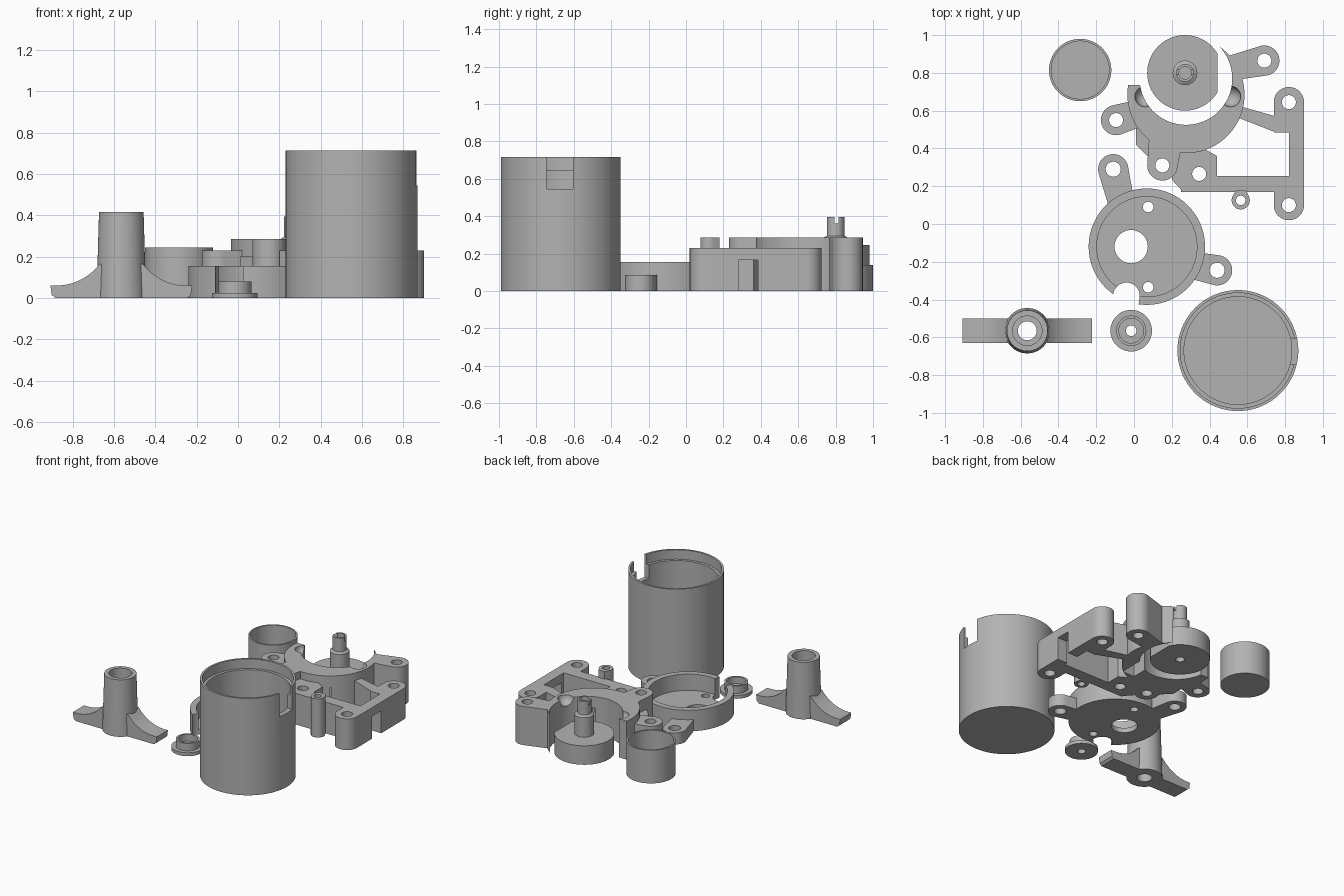
import bpy, bmesh, math
from mathutils import Matrix

old = bpy.data.objects.get("Cube")
if old:
    bpy.data.objects.remove(old, do_unlink=True)

grey = bpy.data.materials.new("plain grey")
grey.use_nodes = True
grey.diffuse_color = (0.45, 0.45, 0.45, 1)
grey.node_tree.nodes["Principled BSDF"].inputs["Base Color"].default_value = (0.45, 0.45, 0.45, 1)


def to_object(name, bm):
    bmesh.ops.recalc_face_normals(bm, faces=bm.faces)
    mesh = bpy.data.meshes.new(name)
    bm.to_mesh(mesh)
    bm.free()
    mesh.materials.append(grey)
    obj = bpy.data.objects.new(name, mesh)
    bpy.context.collection.objects.link(obj)
    return obj


def circle(x, y, r, n=64):
    return [(x + r * math.cos(2 * math.pi * i / n), y + r * math.sin(2 * math.pi * i / n)) for i in range(n)]


def half_hull(pts):
    chain = []
    for p in pts:
        while len(chain) > 1:
            (ax, ay), (bx, by) = chain[-2:]
            if (bx - ax) * (p[1] - ay) - (by - ay) * (p[0] - ax) > 1e-8:
                break
            chain.pop()
        chain.append(p)
    return chain[:-1]


def hull(pts):
    pts = sorted({(round(x, 5), round(y, 5)) for x, y in pts})
    return half_hull(pts) + half_hull(pts[::-1])


def prism(name, pts, z0, z1):
    bm = bmesh.new()
    low = [bm.verts.new((x, y, z0)) for x, y in pts]
    high = [bm.verts.new((x, y, z1)) for x, y in pts]
    bm.faces.new(low)
    bm.faces.new(high)
    for i in range(len(pts)):
        j = (i + 1) % len(pts)
        bm.faces.new((low[i], low[j], high[j], high[i]))
    return to_object(name, bm)


def slab(pts, z0, z1, name="piece"):
    """Upright block over the convex outline of the points."""
    return prism(name, hull(pts), z0, z1)


def box(x0, x1, y0, y1, z0, z1):
    return slab([(x0, y0), (x1, y0), (x1, y1), (x0, y1)], z0, z1)


def lathe(name, profile, x, y, n=96):
    bm = bmesh.new()
    vs = [bm.verts.new((r, 0, z)) for r, z in profile]
    pairs = [(vs[i - 1], vs[i]) for i in range(len(vs))]
    es = [bm.edges.new(p) for p in pairs if p[0].co.x + p[1].co.x > 0]
    bmesh.ops.spin(bm, geom=vs + es, cent=(0, 0, 0), axis=(0, 0, 1), angle=2 * math.pi, steps=n)
    bmesh.ops.remove_doubles(bm, verts=bm.verts, dist=0.0002)
    bmesh.ops.translate(bm, verts=bm.verts, vec=(x, y, 0))
    return to_object(name, bm)


def combine(obj, others, operation):
    for other in others:
        mod = obj.modifiers.new("shape", "BOOLEAN")
        mod.solver, mod.operation, mod.object = "EXACT", operation, other
    graph = bpy.context.evaluated_depsgraph_get()
    mesh = bpy.data.meshes.new_from_object(obj.evaluated_get(graph))
    obj.modifiers.clear()
    obj.data = mesh
    for other in others:
        bpy.data.objects.remove(other, do_unlink=True)


def holes(spots):
    return [slab(circle(x, y, r, 40), -0.1, 0.5) for x, y, r in spots]


def scoop(x, y, z, r):
    bm = bmesh.new()
    bmesh.ops.create_uvsphere(bm, u_segments=32, v_segments=16, radius=r, matrix=Matrix.Translation((x, y, z)))
    return to_object("scoop", bm)


# Large open cup with an inner lip and a side notch
large_cup = lathe("large_cup", [(0, 0), (0.32, 0), (0.32, 0.715), (0.305, 0.715), (0.305, 0.645),
                                (0.285, 0.645), (0.285, 0.04), (0, 0.04)], 0.55, -0.67, 128)
combine(large_cup, [box(0.75, 0.95, -0.745, -0.605, 0.545, 0.8)], "DIFFERENCE")

# Small open cup
small_cup = lathe("small_cup", [(0, 0), (0.165, 0), (0.165, 0.245), (0.153, 0.245),
                                (0.153, 0.03), (0, 0.03)], -0.285, 0.815)

# Flanged bushing
bushing = lathe("bushing", [(0.028, 0), (0.11, 0), (0.11, 0.025), (0.08, 0.025), (0.08, 0.08),
                            (0.065, 0.08), (0.065, 0.03), (0.028, 0.03)], -0.015, -0.565)

# Wing handle: tapered stem with two curved wings
wx, wy = -0.565, -0.565
arc = [(0.315 - 0.2625 * math.sin(a), 0.3225 - 0.2625 * math.cos(a))
       for a in [0.927 * i / 14 for i in range(15)]]
half = [(0.32, 0), (0.337, 0.015), (0.343, 0.06)] + arc
outline = half + [(-x, z) for x, z in reversed(half)]
wings = prism("wings", outline, -0.065, 0.065)
wings.data.transform(Matrix.Translation((wx, wy, 0)) @ Matrix.Rotation(math.pi / 2, 4, "X"))
handle = lathe("wing_handle", [(0, 0), (0.12, 0), (0.108, 0.415), (0, 0.415)], wx, wy)
combine(handle, [wings], "UNION")
combine(handle, holes([(wx, wy, 0.05)]) + [slab(circle(wx, wy, 0.078), 0.3, 0.5)], "DIFFERENCE")

# Rotor disc with a flat side and a slotted shaft
rotor = lathe("rotor", [(0, 0.1), (0.03, 0.1), (0.03, 0), (0.2, 0), (0.2, 0.14), (0.065, 0.14),
                        (0.065, 0.285), (0.047, 0.295), (0.047, 0.395), (0.033, 0.395),
                        (0.033, 0.31), (0, 0.31)], 0.27, 0.8)
combine(rotor, [box(0.443, 0.6, 0.5, 1.1, -0.1, 0.3), box(0.2, 0.35, 0.795, 0.815, 0.36, 0.5)], "DIFFERENCE")

# Round base housing with two ears
bx, by = 0.068, -0.12
base = slab(circle(bx, by, 0.308, 128), 0, 0.155, "base_housing")
combine(base, [
    slab(circle(-0.11, 0.29, 0.08) + [(-0.13, 0.08), (0.0, 0.13)], 0, 0.085),
    slab(circle(0.44, -0.245, 0.08) + [(0.34, -0.15), (0.3, -0.29)], 0, 0.085)], "UNION")
combine(base, [slab(circle(bx, by, 0.265, 128), 0.035, 0.3)] + holes([
    (-0.015, -0.12, 0.088), (0.075, 0.09, 0.028), (0.075, -0.335, 0.028),
    (-0.11, 0.29, 0.04), (0.44, -0.245, 0.04)]) + [
    slab(circle(-0.04, -0.38, 0.07) + [(-0.11, -0.46), (0.02, -0.46)], -0.1, 0.3)], "DIFFERENCE")

# Bracket: ring body with ears, joined to a rectangular frame with bosses
top, mid = 0.285, 0.23
bracket = slab(circle(0.275, 0.685, 0.31, 128), 0, top, "bracket")
combine(bracket, [
    slab(circle(0.69, 0.865, 0.08) + [(0.5, 0.89), (0.52, 0.76)], 0, top),
    slab(circle(-0.095, 0.55, 0.08) + [(0.03, 0.66), (0.05, 0.52)], 0, mid),
    slab(circle(0.15, 0.31, 0.08) + [(0.08, 0.46), (0.25, 0.4)], 0, top),
    slab([(0.01, 0.52), (0.01, 0.42), (0.07, 0.36), (0.14, 0.36), (0.14, 0.5)], 0, 0.2),
    slab([(0.52, 0.635), (0.75, 0.57), (0.75, 0.485), (0.52, 0.575)], 0, mid),
    slab(circle(0.82, 0.645, 0.08) + [(0.74, 0.485), (0.9, 0.485)], 0, mid),
    slab(circle(0.82, 0.1, 0.08) + [(0.74, 0.17), (0.9, 0.17)], 0, mid),
    box(0.82, 0.9, 0.15, 0.6, 0, mid),
    box(0.25, 0.85, 0.17, 0.255, 0, mid),
    slab([(0.26, 0.17), (0.2, 0.235), (0.24, 0.42), (0.33, 0.42), (0.44, 0.36), (0.44, 0.17)], 0, mid),
    slab(circle(0.565, 0.125, 0.048) + [(0.54, 0.18), (0.59, 0.18)], 0, top)], "UNION")

# Bracket openings: rotor pocket, scoops, side windows and bolt holes
bolt_spots = [(0.69, 0.865), (-0.095, 0.55), (0.15, 0.31), (0.82, 0.645), (0.82, 0.1), (0.345, 0.265)]
combine(bracket, [
    slab(circle(0.275, 0.77, 0.245, 128), -0.1, 0.5),
    box(-0.2, 0.275, 0.735, 1.1, -0.1, 0.5),
    scoop(0.06, 0.675, top, 0.055), scoop(0.51, 0.675, top, 0.055),
    box(0.36, 0.46, 0.43, 0.62, -0.1, 0.2),
    box(0.8, 1.0, 0.28, 0.385, -0.1, 0.165)]
    + holes([(x, y, 0.037) for x, y in bolt_spots] + [(0.565, 0.125, 0.025)]), "DIFFERENCE")

# Smooth round walls, keep the edges sharp
for obj in (large_cup, small_cup, bushing, handle, rotor, base, bracket):
    bpy.ops.object.select_all(action="DESELECT")
    obj.select_set(True)
    bpy.context.view_layer.objects.active = obj
    bpy.ops.object.shade_smooth_by_angle(angle=math.radians(30))
